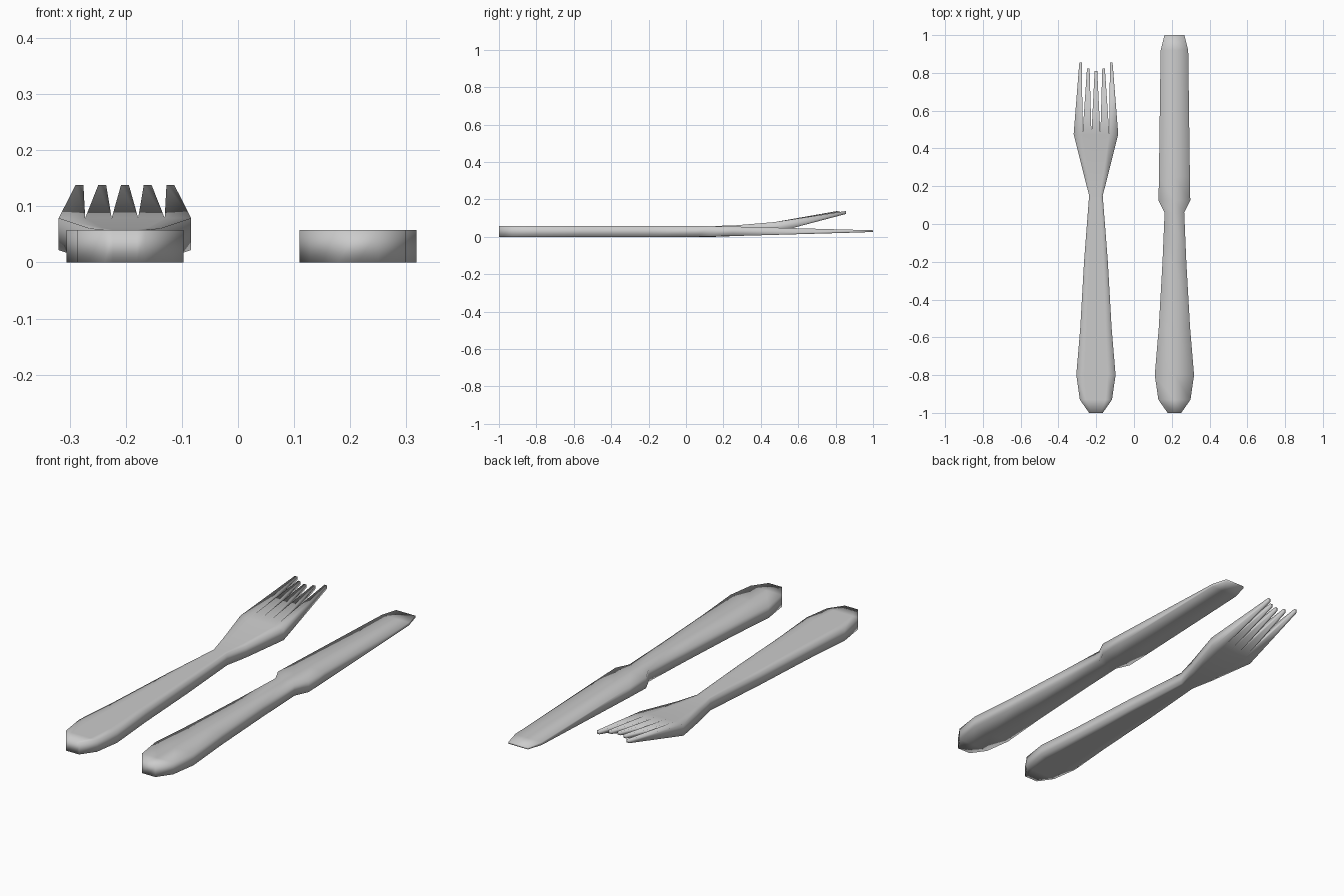
import bpy, bmesh

if "Cube" in bpy.data.objects:
    bpy.data.objects.remove(bpy.data.objects["Cube"])


def loft(bm, stations, fractions, cap_start=True, cap_end=True):
    """Skin slab sections given as (y, x_left, x_right, z_bottom, z_top)."""
    rings = []
    for y, xl, xr, zb, zt in stations:
        xs = [xl + (xr - xl) * f for f in fractions]
        ring = [bm.verts.new((x, y, zb)) for x in xs]
        ring += [bm.verts.new((x, y, zt)) for x in reversed(xs)]
        rings.append(ring)
    n = len(rings[0])
    for a, b in zip(rings, rings[1:]):
        for i in range(n):
            j = (i + 1) % n
            bm.faces.new((a[i], a[j], b[j], b[i]))
    half = n // 2
    for ring, wanted in ((rings[0], cap_start), (rings[-1], cap_end)):
        if wanted:
            for i in range(half - 1):
                bm.faces.new((ring[i], ring[i + 1], ring[n - 2 - i], ring[n - 1 - i]))


def finish(bm, name):
    bmesh.ops.remove_doubles(bm, verts=bm.verts, dist=0.0005)
    bmesh.ops.recalc_face_normals(bm, faces=bm.faces)
    for f in bm.faces:
        f.smooth = True
    mesh = bpy.data.meshes.new(name)
    bm.to_mesh(mesh)
    bm.free()
    ob = bpy.data.objects.new(name, mesh)
    bpy.context.collection.objects.link(ob)
    return ob


def sym(cx, rows):
    return [(y, cx - w, cx + w, zb, zt) for y, w, zb, zt in rows]


T = 0.058
# Shared handle outline: y, half width, bottom, top
handle = [(-1, 0.036, 0, T), (-0.93, 0.085, 0, T), (-0.8, 0.104, 0, T),
          (-0.55, 0.083, 0, T), (-0.2, 0.063, 0, T)]

# Fork: handle and flared head
FX = -0.2015
bm = bmesh.new()
fracs = [0, 0.2, 0.4, 0.6, 0.8, 1]
head_w, head_y, head_b, head_t = 0.118, 0.475, 0.022, 0.079
loft(bm, sym(FX, handle + [(0.15, 0.036, 0, T),
                           (0.26, 0.064, 0.004, 0.061),
                           (head_y, head_w, head_b, head_t)]),
     fracs, cap_end=False)

# Fork tines, tapering and rising from the head
for i in range(5):
    k = i - 2
    xl = FX - head_w + 2 * head_w * fracs[i]
    xr = FX - head_w + 2 * head_w * fracs[i + 1]
    tip_x = FX + k * 0.0405
    tip_y = (0.81, 0.822, 0.855)[abs(k)]
    loft(bm, [(head_y, xl, xr, head_b, head_t),
              (tip_y, tip_x - 0.007, tip_x + 0.007, 0.122, 0.138)],
         [0, 1], cap_start=False)
finish(bm, "fork")

# Knife: handle, neck and thinning blade
KX = 0.214
bm = bmesh.new()
loft(bm, sym(KX, handle + [(0.06, 0.052, 0, T),
                           (0.125, 0.084, 0.002, 0.057),
                           (0.25, 0.082, 0.004, 0.055),
                           (0.92, 0.073, 0.023, 0.037),
                           (1.0, 0.053, 0.026, 0.035)]),
     [0, 0.5, 1])
finish(bm, "knife")
